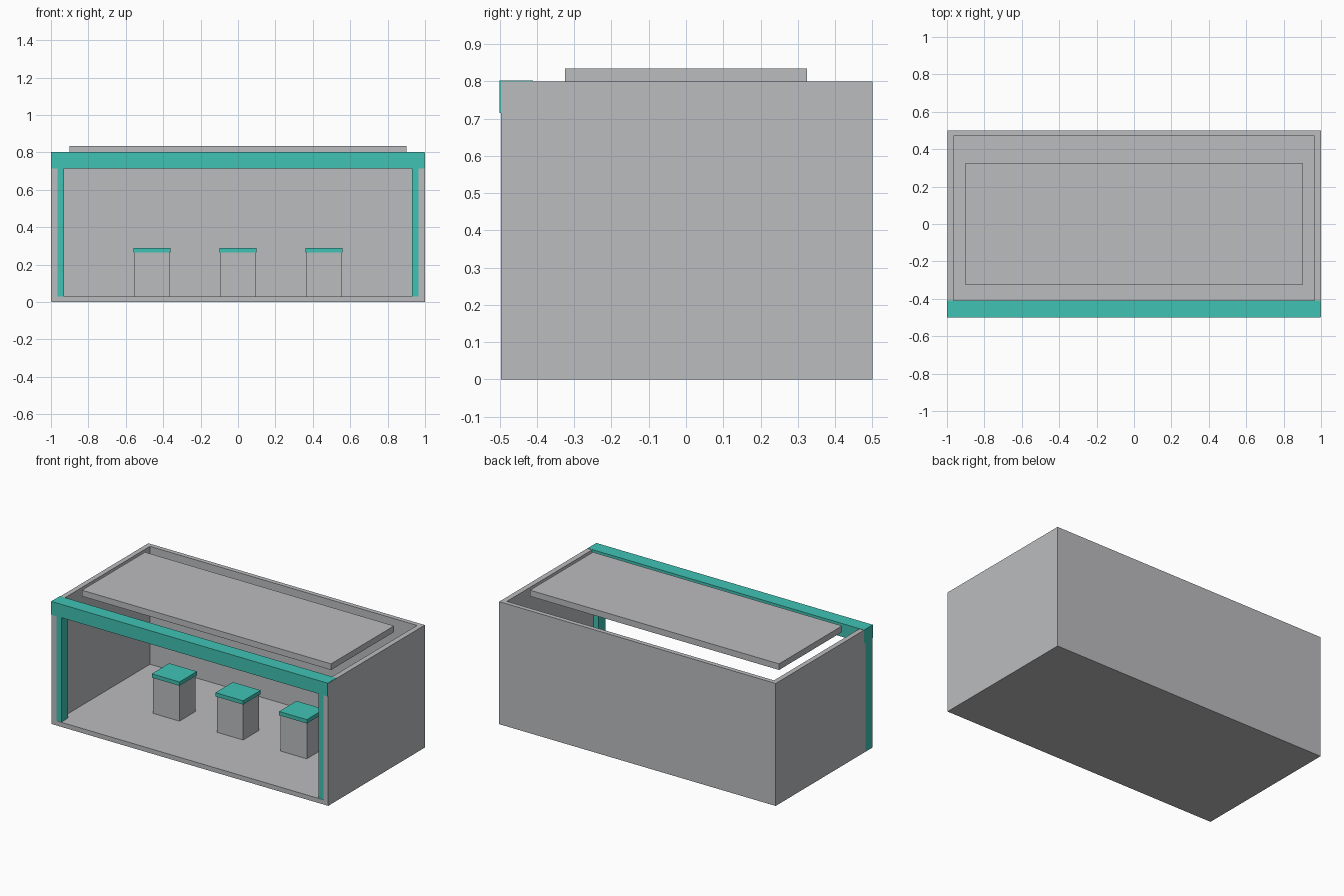
import bpy
import bmesh
from mathutils import Vector

if "Cube" in bpy.data.objects:
    bpy.data.objects.remove(bpy.data.objects["Cube"], do_unlink=True)


def make_material(name, rgb):
    mat = bpy.data.materials.new(name)
    mat.use_nodes = True
    color = (*rgb, 1.0)
    mat.diffuse_color = color
    mat.node_tree.nodes["Principled BSDF"].inputs["Base Color"].default_value = color
    return mat


grey = make_material("light_grey", (0.50, 0.505, 0.52))
teal = make_material("teal", (0.052, 0.54, 0.456))


def box(name, low, high, mat):
    """Flat-shaded box between two opposite corners."""
    low, high = Vector(low), Vector(high)
    bm = bmesh.new()
    bmesh.ops.create_cube(bm, size=1)
    bmesh.ops.scale(bm, vec=high - low, verts=bm.verts)
    bmesh.ops.translate(bm, vec=(low + high) / 2, verts=bm.verts)
    mesh = bpy.data.meshes.new(name)
    bm.to_mesh(mesh)
    bm.free()
    mesh.materials.append(mat)
    obj = bpy.data.objects.new(name, mesh)
    bpy.context.collection.objects.link(obj)
    return obj


HEIGHT = 0.8
FLOOR = 0.03
FRONT = -0.497   # walls sit just behind the header face
SKIN = 0.002     # keeps coincident faces apart
LEFT, RIGHT = 1.0, -1.0

# Shell: floor, back and side walls, open at the front and top
box("floor", (RIGHT + SKIN, FRONT, 0), (LEFT, 0.5, FLOOR), grey)
box("back_wall", (RIGHT + SKIN, 0.47, 0), (LEFT, 0.5, HEIGHT), grey)
box("left_wall", (0.965, FRONT, 0), (LEFT, 0.5, HEIGHT), grey)
box("right_wall", (RIGHT + SKIN, FRONT, 0), (-0.965, 0.5, HEIGHT), grey)

# Front frame: two corner posts and a header beam
box("left_post", (0.93, FRONT + SKIN, SKIN), (LEFT - SKIN, -0.425, HEIGHT), teal)
box("right_post", (RIGHT, FRONT + SKIN, SKIN), (-0.93, -0.425, HEIGHT), teal)
box("header_beam", (RIGHT, -0.5, 0.715), (LEFT - SKIN, -0.41, HEIGHT + SKIN), teal)

# Floating roof panel
box("roof_panel", (-0.9, -0.325, 0.795), (0.9, 0.325, 0.835), grey)

# Row of display stands with coloured tops
for label, x in (("right", -0.46), ("middle", 0.0), ("left", 0.46)):
    box(label + "_stand", (x - 0.095, -0.083, FLOOR), (x + 0.095, 0.083, 0.265), grey)
    box(label + "_stand_top", (x - 0.1, -0.09, 0.265), (x + 0.1, 0.09, 0.29), teal)
